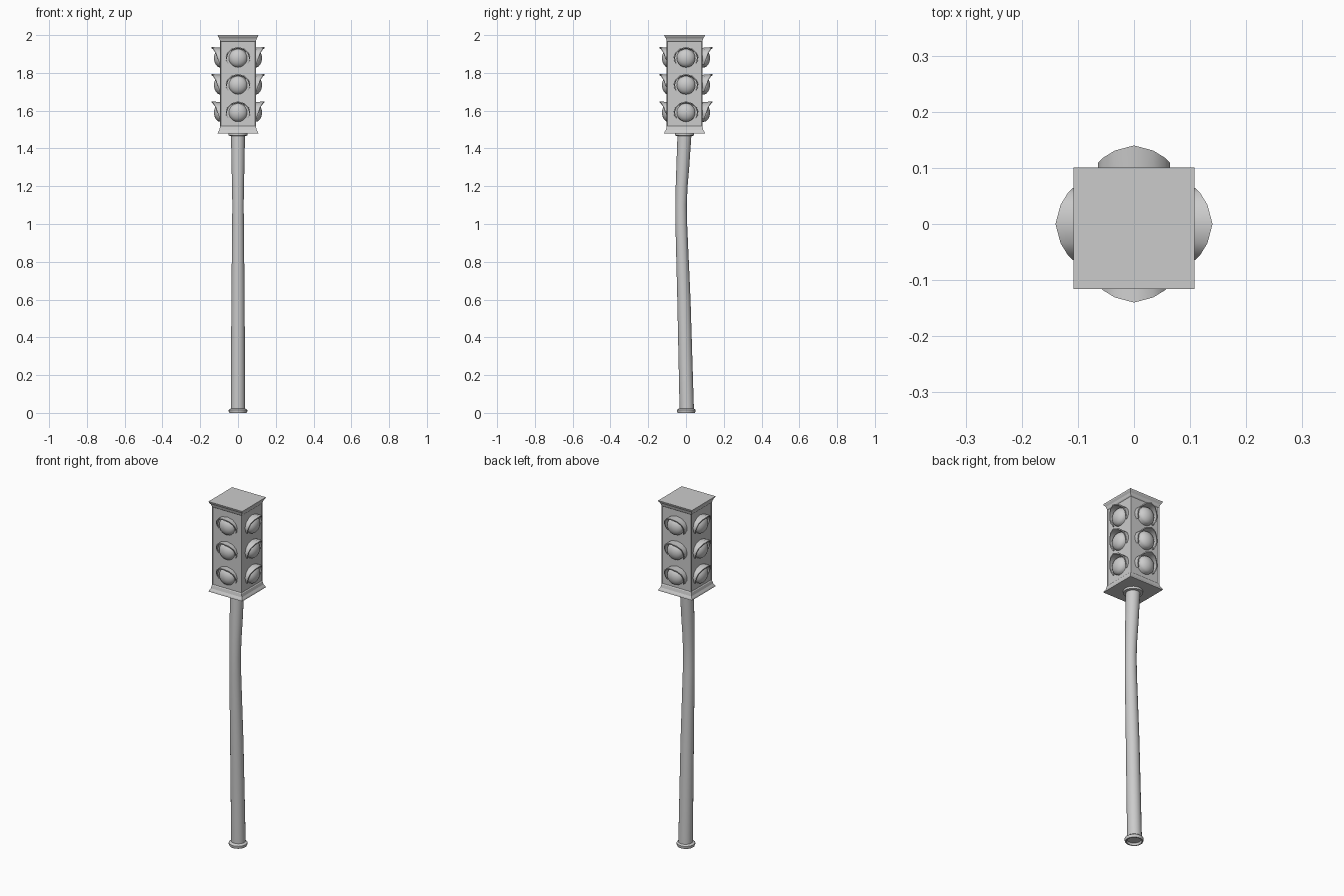
import bpy, bmesh
from math import sin, cos, pi, radians
from mathutils import Matrix

if "Cube" in bpy.data.objects:
    bpy.data.objects.remove(bpy.data.objects["Cube"])

CY = -0.0075                      # housing sits slightly towards the front
LIGHT_Z = (1.59, 1.735, 1.878)


def finish(name, bm, smooth=True):
    bmesh.ops.recalc_face_normals(bm, faces=bm.faces)
    me = bpy.data.meshes.new(name)
    bm.to_mesh(me)
    bm.free()
    ob = bpy.data.objects.new(name, me)
    bpy.context.collection.objects.link(ob)
    if smooth:
        bpy.ops.object.select_all(action='DESELECT')
        ob.select_set(True)
        bpy.context.view_layer.objects.active = ob
        bpy.ops.object.shade_smooth_by_angle(angle=radians(40))
    return ob


def loft(bm, rings, sides, phase=0.0, cap=(True, True)):
    """Skin rings of (z, centre y, radius)."""
    loops = [[bm.verts.new((r * cos(phase + 2 * pi * i / sides),
                            y + r * sin(phase + 2 * pi * i / sides), z))
              for i in range(sides)] for z, y, r in rings]
    for a, b in zip(loops, loops[1:]):
        for i in range(sides):
            j = (i + 1) % sides
            bm.faces.new((a[i], a[j], b[j], b[i]))
    if cap[0]:
        bm.faces.new(loops[0][::-1])
    if cap[1]:
        bm.faces.new(loops[-1])


# Bent pole
bm = bmesh.new()
loft(bm, [(0.015, 0.004, 0.038), (0.6, -0.011, 0.035), (1.0, -0.025, 0.031),
          (1.1, -0.026, 0.030), (1.2, -0.023, 0.0315), (1.3, -0.017, 0.034),
          (1.475, -0.008, 0.037)], 20)
finish("pole", bm)

# Foot ring, hollow underneath
bm = bmesh.new()
loft(bm, [(0.012, 0.001, 0.036), (0.0, 0.001, 0.040), (0.0, 0.001, 0.046),
          (0.008, 0.001, 0.049), (0.016, 0.001, 0.049), (0.024, 0.003, 0.038)],
     20, cap=(True, True))
finish("pole_foot", bm)

# Collar under the housing
bm = bmesh.new()
loft(bm, [(1.466, -0.008, 0.036), (1.468, -0.008, 0.051), (1.482, -0.008, 0.051)], 20)
finish("pole_collar", bm)

# Square housing with flared ends and recessed panels
bm = bmesh.new()
profile = [(1.48, 0.108), (1.487, 0.106), (1.498, 0.099), (1.515, 0.095),
           (1.97, 0.095), (1.983, 0.099), (1.993, 0.106), (2.0, 0.108)]
loft(bm, [(z, CY, h * 2 ** 0.5) for z, h in profile], 4, pi / 4)
bm.faces.ensure_lookup_table()
panels = [f for f in bm.faces if max(v.co.z for v in f.verts) - min(v.co.z for v in f.verts) > 0.3]
bmesh.ops.recalc_face_normals(bm, faces=bm.faces)
bmesh.ops.inset_individual(bm, faces=panels, thickness=0.006, depth=-0.004)
finish("housing", bm, smooth=False)


def make_lens(name, z, turn):
    bm = bmesh.new()
    rot = Matrix.Rotation(turn, 4, 'Z')
    bmesh.ops.create_uvsphere(bm, u_segments=20, v_segments=12, radius=0.05)
    inner = [v for v in bm.verts if v.co.z < -0.001]
    bmesh.ops.delete(bm, geom=inner, context='VERTS')
    # dome axis points outward, extended back into the housing
    for v in bm.verts:
        x, y, h = v.co
        d = 0.08 if h < 0.001 else 0.092 + 0.7 * h
        v.co = rot @ Matrix.Translation((0, 0, z)) @ Matrix.Translation((x, -d, y)).translation
    finish(name, bm)


# Visor outline: angle around the lens, reach from the centre line
REACH = [(-35, 0.097), (-15, 0.103), (5, 0.110), (30, 0.118), (58, 0.131), (90, 0.140)]
REACH += [(180 - a, d) for a, d in REACH[-2::-1]]


def make_visor(name, z, turn):
    bm = bmesh.new()
    rot = Matrix.Rotation(turn, 4, 'Z')
    rows = []
    for a, d in REACH:
        c, s = cos(radians(a)), sin(radians(a))
        row = []
        for rx, rz, depth in ((0.066, 0.054, 0.078), (0.064, 0.059, d),
                              (0.058, 0.053, d), (0.059, 0.049, 0.078)):
            row.append(bm.verts.new(rot @ Matrix.Translation((rx * c, -depth, z + rz * s)).translation))
        rows.append(row)
    for a, b in zip(rows, rows[1:]):
        for i in range(4):
            j = (i + 1) % 4
            bm.faces.new((a[i], a[j], b[j], b[i]))
    bm.faces.new(rows[0])
    bm.faces.new(rows[-1][::-1])
    finish(name, bm)


# Three lights with visors on each of the four sides
for k, side in enumerate(("front", "right", "back", "left")):
    for level, z in zip(("lower", "middle", "upper"), LIGHT_Z):
        make_lens(f"{side}_{level}_lens", z, k * pi / 2)
        make_visor(f"{side}_{level}_visor", z, k * pi / 2)
